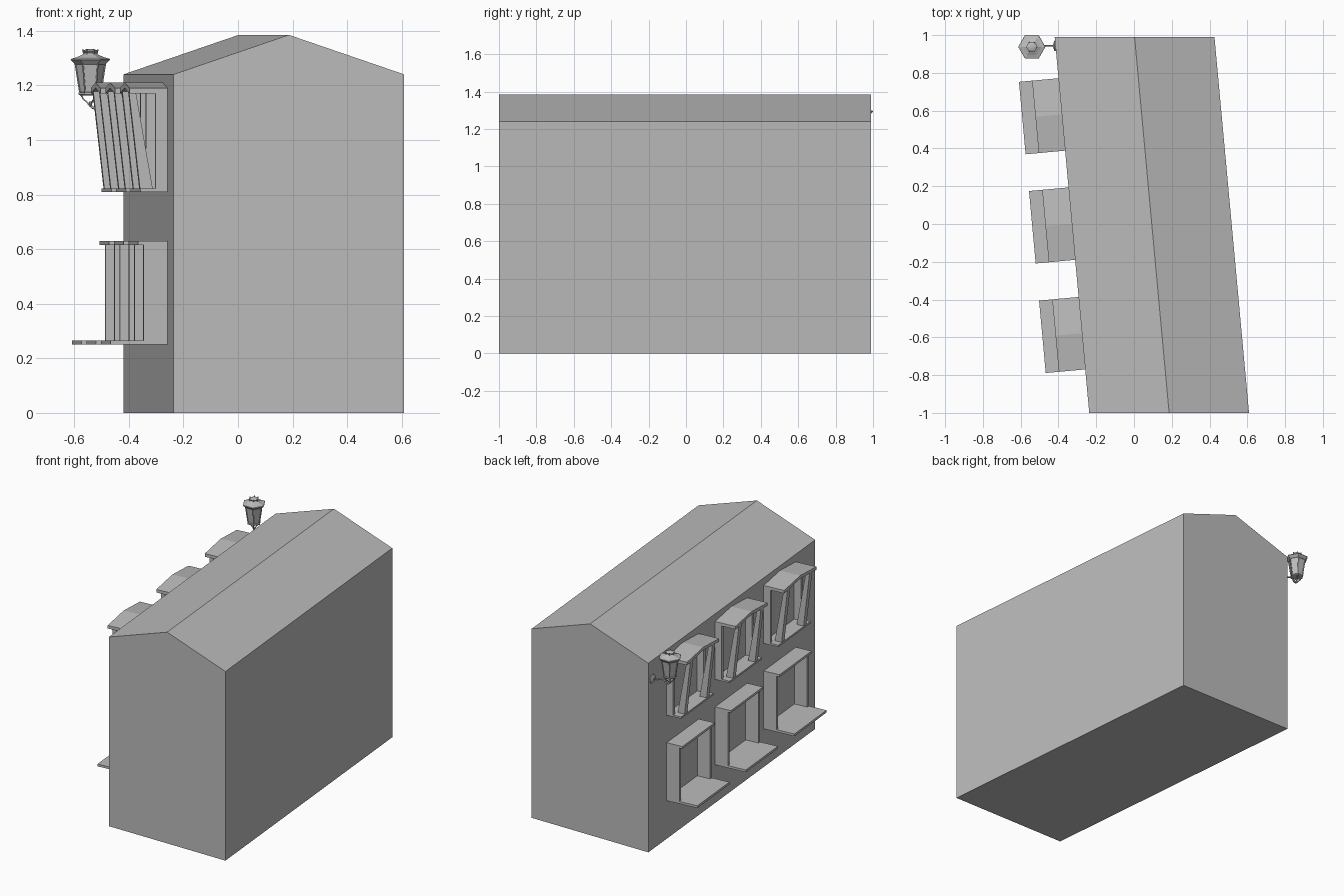
import bpy, bmesh, math
from mathutils import Matrix, Vector

if "Cube" in bpy.data.objects:
    bpy.data.objects.remove(bpy.data.objects["Cube"])

grey = bpy.data.materials.new("plain_grey")
grey.diffuse_color = (0.5, 0.5, 0.5, 1)
grey.use_nodes = True
grey.node_tree.nodes["Principled BSDF"].inputs["Base Color"].default_value = grey.diffuse_color


def finish(name, bm, matrix=None):
    bmesh.ops.recalc_face_normals(bm, faces=bm.faces)
    me = bpy.data.meshes.new(name)
    bm.to_mesh(me)
    bm.free()
    me.materials.append(grey)
    ob = bpy.data.objects.new(name, me)
    bpy.context.collection.objects.link(ob)
    if matrix is not None:
        ob.matrix_world = matrix
    return ob


def prism(name, rings, matrix=None):
    """Solid between two matching outlines."""
    bm = bmesh.new()
    a, b = [[bm.verts.new(p) for p in r] for r in rings]
    n = len(a)
    bm.faces.new(a)
    bm.faces.new(b)
    for i in range(n):
        j = (i + 1) % n
        bm.faces.new((a[i], a[j], b[j], b[i]))
    return finish(name, bm, matrix)


def box(name, d, u, z, matrix):
    rings = [[(d[0], v, z[0]), (d[1], v, z[0]), (d[1], v, z[1]), (d[0], v, z[1])] for v in u]
    return prism(name, rings, matrix)


def lathe(name, profile, sides, matrix):
    """Closed faceted body from (radius, height) points."""
    bm = bmesh.new()
    rings = []
    for r, z in profile:
        rings.append([bm.verts.new((r * math.cos(2 * math.pi * i / sides),
                                    r * math.sin(2 * math.pi * i / sides), z)) for i in range(sides)])
    for a, b in zip(rings, rings[1:]):
        for i in range(sides):
            j = (i + 1) % sides
            bm.faces.new((a[i], a[j], b[j], b[i]))
    bm.faces.new(rings[0])
    bm.faces.new(rings[-1])
    return finish(name, bm, matrix)


def tube(name, points, radius):
    cu = bpy.data.curves.new(name, 'CURVE')
    cu.dimensions = '3D'
    cu.bevel_depth = radius
    cu.bevel_resolution = 1
    cu.use_fill_caps = True
    cu.materials.append(grey)
    sp = cu.splines.new('POLY')
    sp.points.add(len(points) - 1)
    for p, co in zip(sp.points, points):
        p.co = (*co, 1)
    ob = bpy.data.objects.new(name, cu)
    bpy.context.collection.objects.link(ob)
    return ob


# House: gabled block, sheared along y
def wall_x(y):
    return -0.42 + (0.99 - y) / 1.99 * 0.183


def gable(y):
    x = wall_x(y)
    return [(x, y, 0), (x + 0.846, y, 0), (x + 0.846, y, 1.24), (x + 0.423, y, 1.385), (x, y, 1.24)]


prism("house", [gable(-1), gable(0.99)])

# Windows: local x points out of the wall, local y runs along it
along = Vector((0.183, -1.99, 0)).normalized()
out = Vector((along.y, -along.x, 0))
H = 0.1925  # half width
IN = -0.01  # sunk into the wall

for k, y in enumerate((0.58, 0.002, -0.578), 1):
    m = Matrix.Translation((wall_x(y), y, 0)) @ Matrix(
        (out, along, (0, 0, 1))).transposed().to_4x4()
    # lower window
    box(f"lower_sill_{k}", (IN, 0.21), (-H, H), (0.25, 0.265), m)
    box(f"lower_lintel_{k}", (IN, 0.108), (-H, H), (0.615, 0.63), m)
    # upper window
    box(f"upper_sill_{k}", (IN, 0.10), (-H, H), (0.81, 0.822), m)
    hood = [(-H, 1.17), (0, 1.19), (H, 1.17), (H, 1.19), (0, 1.21), (-H, 1.19)]
    prism(f"upper_hood_{k}", [[(d, u, z) for u, z in hood] for d in (IN, 0.14)], m)
    for side, s in (("left", -1), ("right", 1)):
        box(f"lower_jamb_{side}_{k}", (IN, 0.088), sorted((s * H, s * (H - 0.018))), (0.26, 0.62), m)
        box(f"upper_jamb_{side}_{k}", (IN, 0.045), sorted((s * H, s * (H - 0.02))), (0.815, 1.18), m)
        # leaning post carrying the hood
        post = [(0.05, 0.82), (0.097, 0.82), (0.138, 1.178), (0.113, 1.178)]
        prism(f"hood_post_{side}_{k}",
              [[(d, s * u, z) for d, z in post] for u in (0.115, 0.148)], m)

# Lantern: six-sided
cx, cy = -0.541, 0.938
at = Matrix.Translation((cx, cy, 0))
lathe("lantern_base", [(0.036, 1.163), (0.043, 1.166), (0.043, 1.173), (0.036, 1.176)], 6, at)
lathe("lantern_glass", [(0.036, 1.172), (0.054, 1.288)], 6, at)
lathe("lantern_roof", [(0.055, 1.277), (0.072, 1.293), (0.071, 1.297), (0.05, 1.303),
                       (0.028, 1.313), (0.022, 1.318), (0.03, 1.326), (0.024, 1.329),
                       (0.01, 1.333)], 6, at)
for i in range(6):
    a = math.pi * i / 3
    c, s = math.cos(a), math.sin(a)
    tube(f"lantern_bar_{i + 1}", [(cx + 0.038 * c, cy + 0.038 * s, 1.17),
                                  (cx + 0.056 * c, cy + 0.056 * s, 1.285)], 0.003)
    # small crown points on the cap
    tube(f"crown_point_{i + 1}", [(cx + 0.024 * c, cy + 0.024 * s, 1.315),
                                  (cx + 0.028 * c, cy + 0.028 * s, 1.332)], 0.003)

# Bracket: cradle wires under the base, curved arm and wall rosette
for i in range(3):
    a = math.pi + 2 * math.pi * i / 3
    c, s = math.cos(a), math.sin(a)
    tube(f"cradle_wire_{i + 1}", [(cx + r * c, cy + r * s, z) for r, z in
                                  ((0.034, 1.165), (0.026, 1.15), (0.012, 1.138), (0, 1.122))], 0.003)
arm = [(cx, cy, 1.14)]
for i in range(7):
    a = math.pi + math.pi * i / 6
    arm.append((cx + 0.018 + 0.018 * math.cos(a), cy + 0.001 * i, 1.132 + 0.016 * math.sin(a)))
arm += [(-0.48, 0.944, 1.137), (-0.455, 0.944, 1.125), (wall_x(0.944) - 0.002, 0.944, 1.12)]
tube("bracket_arm", arm, 0.005)
rosette_at = Matrix.Translation((wall_x(0.944), 0.944, 1.12)) @ Matrix.Rotation(-math.pi / 2, 4, 'Y')
lathe("wall_rosette", [(0.028, -0.004), (0.028, 0.005), (0.018, 0.009), (0.008, 0.012)], 12, rosette_at)
